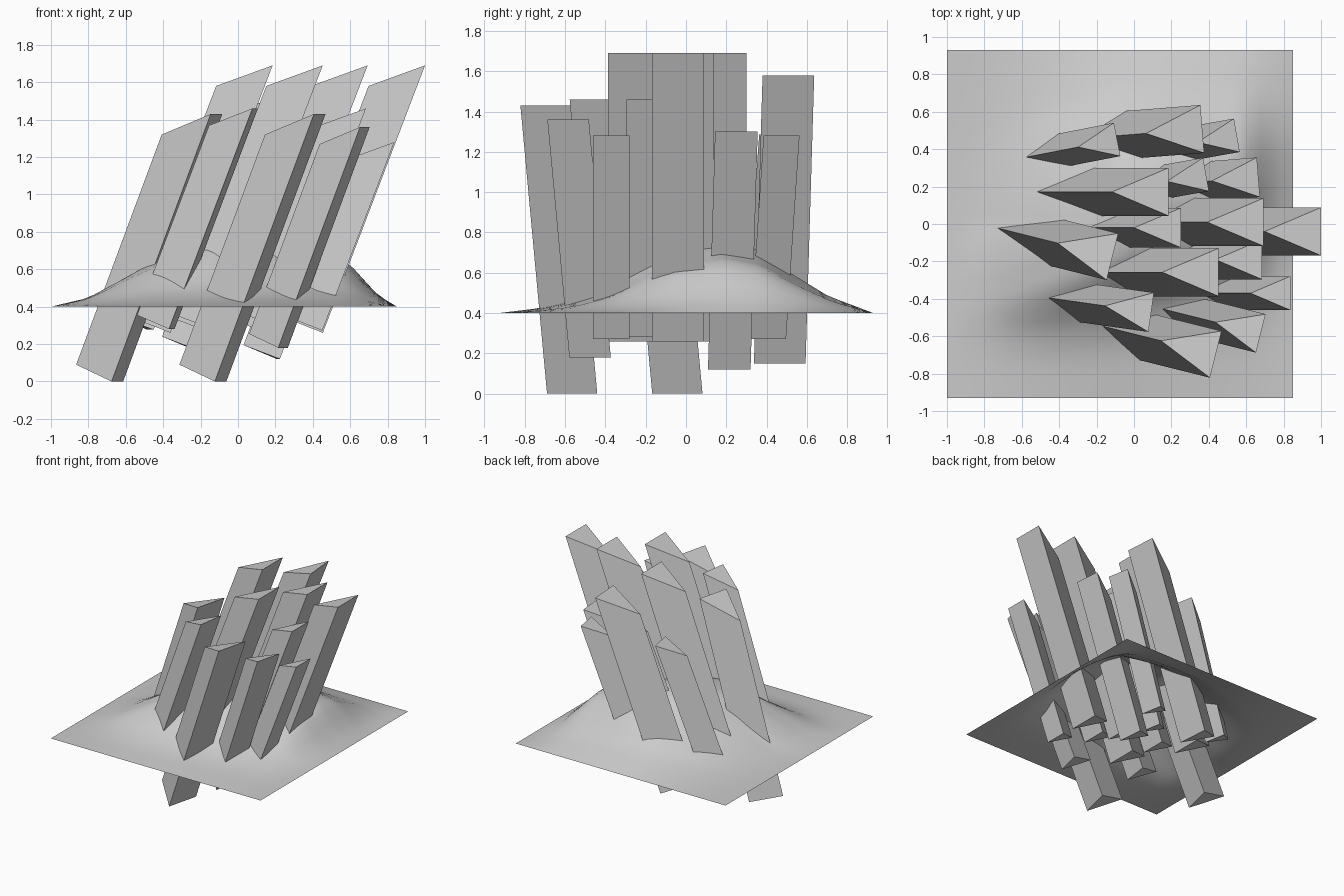
import bpy, math
from mathutils import Matrix, Vector

if "Cube" in bpy.data.objects:
    bpy.data.objects.remove(bpy.data.objects["Cube"])

LEAN = 0.382  # sideways lean per unit of height


def make_object(name, verts, faces):
    me = bpy.data.meshes.new(name)
    me.from_pydata(verts, [], faces)
    me.update()
    ob = bpy.data.objects.new(name, me)
    bpy.context.collection.objects.link(ob)
    return ob


def shard(i, x, y, top, size, turn):
    """Leaning triangular prism; x, y, top = middle of its upper right edge."""
    h = 1.43
    d = LEAN * h
    local = [(-d - 0.227, 0, 0.09 - h), (-d, -0.1285, -h), (-d, 0.1285, -h),
             (-0.302, 0, -0.11), (0, -0.1285, 0), (0, 0.1285, 0)]
    rot = Matrix.Rotation(math.radians(turn), 3, 'Z')
    verts = [rot @ (Vector(v) * size) + Vector((x, y, top)) for v in local]
    make_object(f"stone_shard_{i:02d}", verts,
                [(0, 2, 1), (3, 4, 5), (0, 1, 4, 3), (1, 2, 5, 4), (2, 0, 3, 5)])


BIG, MID, SMALL = 1.0, 0.825, 0.705
shards = [
    # tall shards
    (1.0, -0.04, 1.69, BIG, 0), (0.693, 0.01, 1.69, BIG, 0),
    (0.453, -0.258, 1.69, BIG, 0), (0.185, 0.172, 1.69, BIG, 0),
    (-0.115, -0.175, 1.43, BIG, -14), (0.437, -0.697, 1.43, BIG, -14),
    (0.365, 0.508, 1.58, BIG, 4.5),
    # medium shards
    (0.665, 0.25, 1.30, MID, 4.5), (0.684, -0.19, 1.46, MID, 0),
    (0.092, -0.472, 1.46, MID, -8), (0.678, -0.585, 1.36, MID, -14),
    (0.25, -0.02, 1.46, MID, 0),
    # short shards
    (-0.09, 0.452, 1.285, SMALL, 11), (0.55, 0.474, 1.28, SMALL, 10),
    (0.385, 0.265, 1.28, SMALL, 10), (0.836, -0.37, 1.28, SMALL, 0),
]
for i, s in enumerate(shards):
    shard(i + 1, *s)

# earth mound: sheet swollen by two crossing profiles, its ridge bent forward left
PX = [(-1, 0), (-0.8, .12), (-.45, .6), (-.1, 1), (.15, .95), (.3, .84),
      (.45, .72), (.58, .63), (.66, .4), (.75, .15), (.85, 0)]
PY = [(-.93, 0), (-.72, .06), (-.6, .13), (-.45, .3), (-.3, .62), (-.17, .87),
      (.1, 1), (.3, .88), (.5, .53), (.7, .22), (.93, 0)]


def profile(p, t):
    for (a, u), (b, v) in zip(p, p[1:]):
        if t <= b + 1e-6:
            return u + (v - u) * (t - a) / (b - a)
    return 0


def height(x, y):
    bend = (0.22 if x > 0 else 0.6) * x * (1 - abs(y) / 0.93)
    return 0.4 + 0.4 * profile(PX, x) * profile(PY, y - bend)


N = 32
verts, faces = [], []
for j in range(N + 1):
    for i in range(N + 1):
        x, y = -1 + 1.85 * i / N, -0.93 + 1.86 * j / N
        verts.append((x, y, height(x, y)))
for j in range(N):
    for i in range(N):
        a = j * (N + 1) + i
        faces.append((a, a + 1, a + N + 2, a + N + 1))
ground = make_object("earth_mound", verts, faces)
bpy.context.view_layer.objects.active = ground
ground.select_set(True)
bpy.ops.object.shade_smooth_by_angle(angle=math.radians(60))
